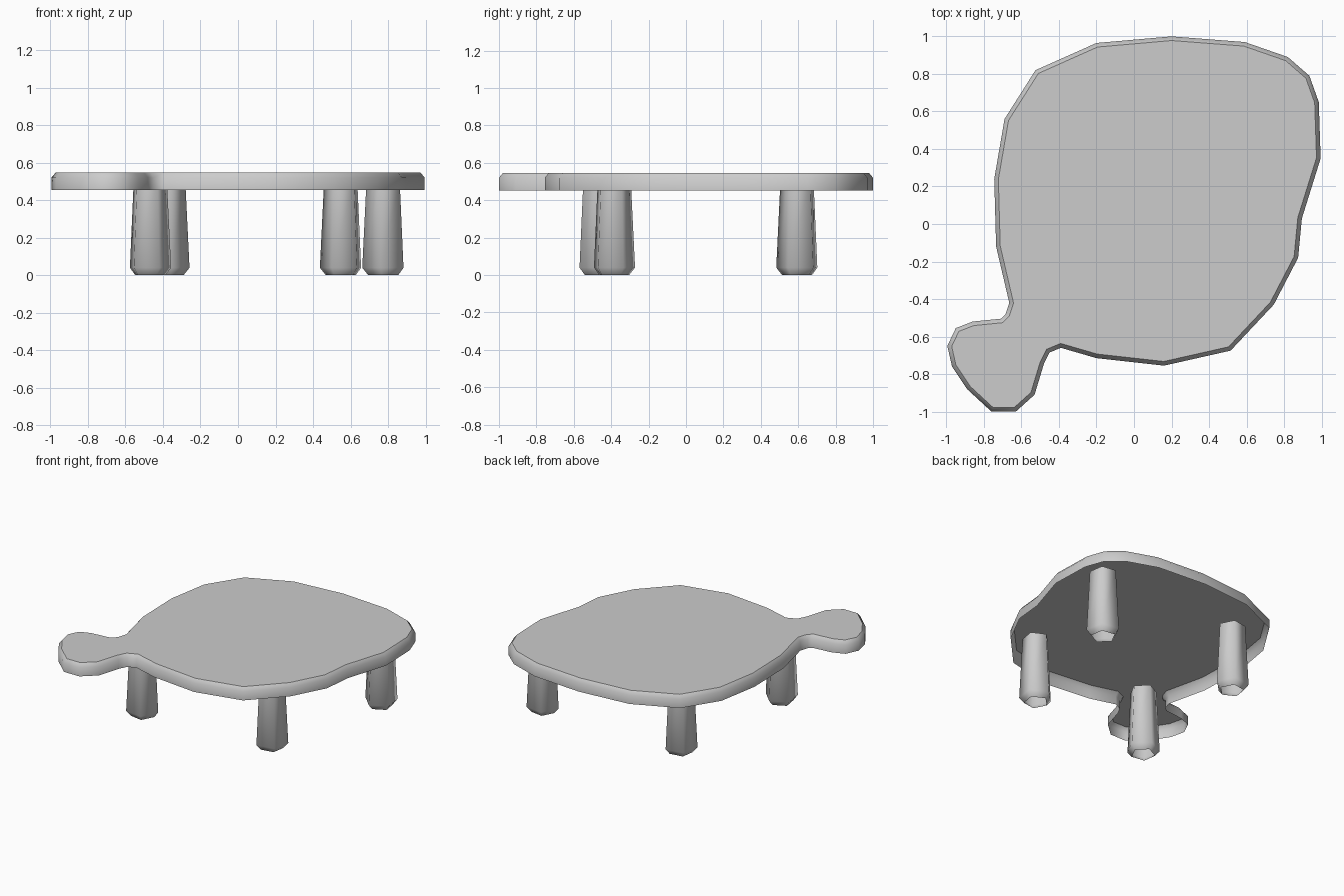
import bpy
import bmesh
from math import cos, sin, radians

default_cube = bpy.data.objects.get("Cube")
if default_cube:
    bpy.data.objects.remove(default_cube, do_unlink=True)

# One plain grey for the whole table
grey = bpy.data.materials.new("plain_grey")
grey.use_nodes = True
colour = (0.604, 0.604, 0.604, 1)
grey.diffuse_color = colour
grey.node_tree.nodes["Principled BSDF"].inputs["Base Color"].default_value = colour


def finish(bm, name, angle):
    """Turn a bmesh into a named, shaded object."""
    mesh = bpy.data.meshes.new(name)
    bm.to_mesh(mesh)
    bm.free()
    mesh.materials.append(grey)
    obj = bpy.data.objects.new(name, mesh)
    bpy.context.collection.objects.link(obj)
    bpy.ops.object.select_all(action='DESELECT')
    obj.select_set(True)
    bpy.context.view_layer.objects.active = obj
    bpy.ops.object.shade_smooth_by_angle(angle=radians(angle))


def make_top(outline, bottom, rim, top, inset):
    """Hollow shell with a free-form outline, softened above and open below."""
    bm = bmesh.new()
    base = bm.faces.new([bm.verts.new((x, y, bottom)) for x, y in outline])
    raised = bmesh.ops.extrude_face_region(bm, geom=[base], use_keep_orig=True)["geom"]
    upper = next(g for g in raised if isinstance(g, bmesh.types.BMFace))
    bmesh.ops.translate(bm, verts=upper.verts, vec=(0, 0, rim - bottom))
    bmesh.ops.recalc_face_normals(bm, faces=bm.faces)
    bmesh.ops.inset_region(bm, faces=[upper], thickness=inset,
                           depth=top - rim, use_even_offset=True)
    bmesh.ops.delete(bm, geom=[base], context='FACES_ONLY')
    finish(bm, "table_top", 45)


def make_leg(name, x, y):
    """Tapered, hollow five-sided leg with one corner pointing outwards."""
    outward = radians(45) * (1 if y > 0 else -1)
    if x < 0:
        outward = radians(180) - outward
    angles = [outward + radians(72 * corner) for corner in range(5)]
    bm = bmesh.new()
    rings = []
    for radius, z in ((0.085, 0), (0.117, 0.04), (0.094, 0.505)):
        rings.append([bm.verts.new((x + radius * cos(a), y + radius * sin(a), z))
                      for a in angles])
    count = len(angles)
    for low, high in zip(rings, rings[1:]):
        for i in range(count):
            j = (i + 1) % count
            bm.faces.new((low[i], low[j], high[j], high[i]))
    finish(bm, name, 80)


# Table top: broad rounded body with a small lobe at the front right
outline = [
    (.2, 1), (.59, .97), (.82, .89), (.935, .79), (.985, .65), (.995, .35),
    (.895, .03), (.875, -.18), (.745, -.43), (.515, -.675), (.16, -.755),
    (-.2, -.715), (-.39, -.66), (-.45, -.685), (-.48, -.745), (-.53, -.91),
    (-.63, -1), (-.76, -1), (-.89, -.88), (-.97, -.76), (-.995, -.65),
    (-.95, -.555), (-.86, -.52), (-.71, -.505), (-.685, -.48), (-.665, -.42),
    (-.735, -.12), (-.745, .24), (-.69, .56), (-.525, .82), (-.2, .965),
]
make_top(outline, bottom=0.453, rim=0.52, top=0.547, inset=0.022)

# Four legs
for name, x, y in (
    ("front_right_leg", -.472, -.465),
    ("front_left_leg", .552, -.388),
    ("back_right_leg", -.374, .598),
    ("back_left_leg", .778, .598),
):
    make_leg(name, x, y)
